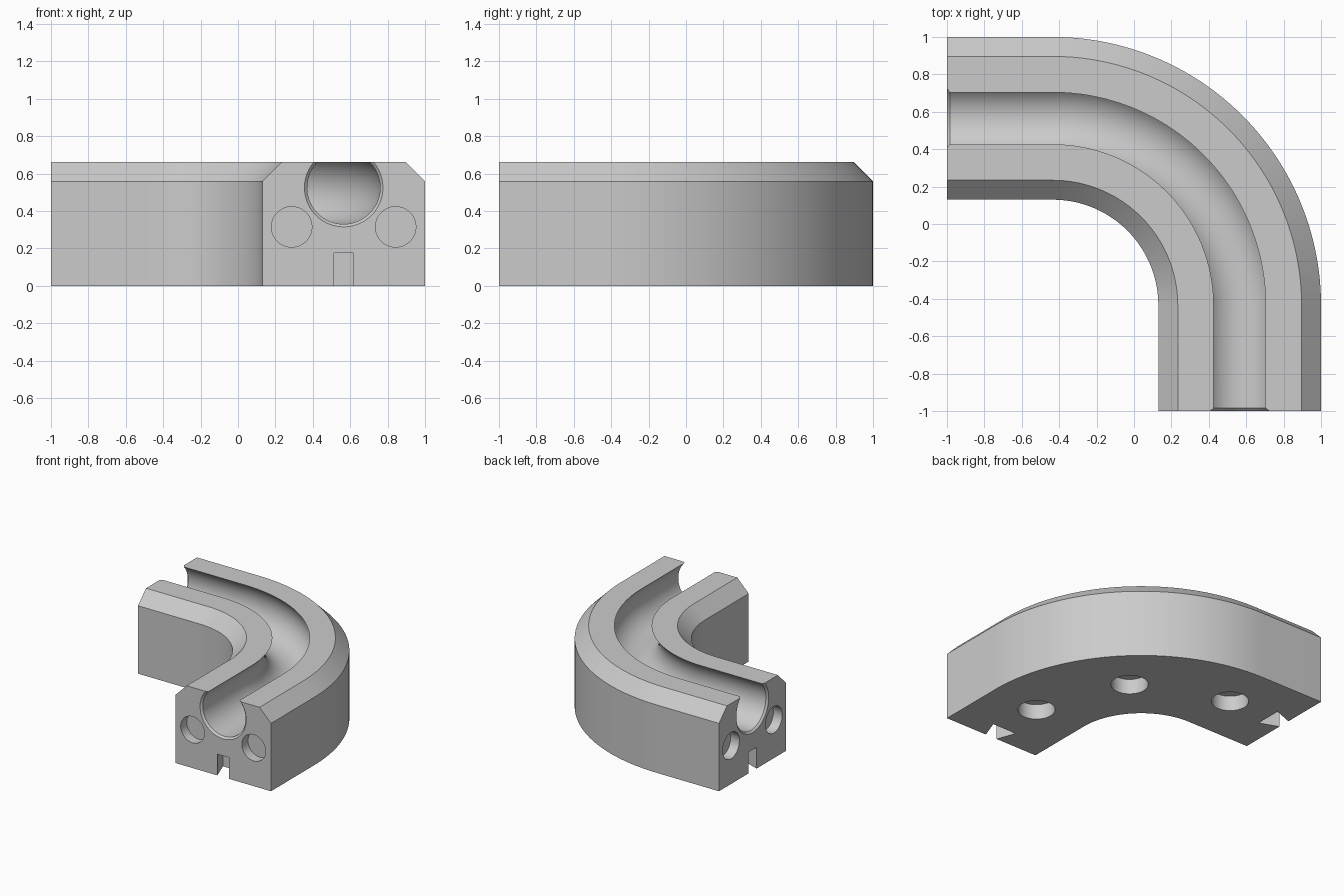
import bpy
import bmesh
import math
from mathutils import Matrix, Vector

cube = bpy.data.objects.get("Cube")
if cube:
    bpy.data.objects.remove(cube, do_unlink=True)

HALF = 0.435        # half width of the track
MID = 0.565         # centre line offset of each straight arm
HEIGHT = 0.662
CHAMFER = 0.104
GROOVE_Z = 0.525
GROOVE_R = 0.195
FLARE_R = 0.21
FLARE_DEPTH = 0.015
BEND = -0.435       # centre of the bend in x and y
ARC_STEPS = 64
GROOVE_STEPS = 40

grey = bpy.data.materials.new("light_grey")
grey.use_nodes = True
colour = (0.6, 0.6, 0.6, 1)
grey.diffuse_color = colour
grey.node_tree.nodes["Principled BSDF"].inputs["Base Color"].default_value = colour


def make_object(name, bm):
    bmesh.ops.recalc_face_normals(bm, faces=bm.faces[:])
    mesh = bpy.data.meshes.new(name)
    bm.to_mesh(mesh)
    bm.free()
    mesh.materials.append(grey)
    obj = bpy.data.objects.new(name, mesh)
    bpy.context.collection.objects.link(obj)
    return obj


def profile(radius):
    """Chamfered block section with an open round groove in its top."""
    start = math.asin((HEIGHT - GROOVE_Z) / radius)
    sweep = math.pi + 2 * start
    points = [(-HALF, 0), (HALF, 0), (HALF, HEIGHT - CHAMFER), (HALF - CHAMFER, HEIGHT)]
    for i in range(GROOVE_STEPS + 1):
        a = start - sweep * i / GROOVE_STEPS
        points.append((radius * math.cos(a), GROOVE_Z + radius * math.sin(a)))
    return points + [(CHAMFER - HALF, HEIGHT), (-HALF, HEIGHT - CHAMFER)]


# Stations along the track: x, y, heading of the outer side, groove radius
stations = [(MID, -1, 0, FLARE_R), (MID, FLARE_DEPTH - 1, 0, GROOVE_R)]
for i in range(ARC_STEPS + 1):
    a = math.pi / 2 * i / ARC_STEPS
    r = MID - BEND
    stations.append((BEND + r * math.cos(a), BEND + r * math.sin(a), a, GROOVE_R))
stations += [(FLARE_DEPTH - 1, MID, math.pi / 2, GROOVE_R), (-1, MID, math.pi / 2, FLARE_R)]

# Track body swept along the stations
bm = bmesh.new()
rings = []
for x, y, a, radius in stations:
    rings.append([bm.verts.new((x + u * math.cos(a), y + u * math.sin(a), z))
                  for u, z in profile(radius)])
for one, two in zip(rings, rings[1:]):
    for i in range(len(one)):
        j = (i + 1) % len(one)
        bm.faces.new((one[i], one[j], two[j], two[i]))
bm.faces.new(rings[0])
bm.faces.new(rings[-1])
track = make_object("curved_track", bm)

# Cutters for the sockets and slots
bm = bmesh.new()


def cylinder(centre, radius, depth, rotation=Matrix()):
    bmesh.ops.create_cone(bm, cap_ends=True, segments=48, radius1=radius, radius2=radius,
                          depth=depth, matrix=Matrix.Translation(centre) @ rotation)


def dovetail(swap):
    """Slot in the foot of an end, widening inwards."""
    outline = [(-0.034, -1.05), (0.034, -1.05), (0.11, -0.845), (-0.11, -0.845)]
    outline = [(MID + u, v) for u, v in outline]
    if swap:
        outline = [(v, u) for u, v in outline]
    low = [bm.verts.new((x, y, -0.1)) for x, y in outline]
    high = [bm.verts.new((x, y, 0.175)) for x, y in outline]
    bm.faces.new(low)
    bm.faces.new(high)
    for i in range(4):
        j = (i + 1) % 4
        bm.faces.new((low[i], low[j], high[j], high[i]))


for swap in (False, True):
    turn = Matrix.Rotation(math.pi / 2, 4, "Y" if swap else "X")
    dovetail(swap)
    # Round sockets on both sides of the groove
    for side in (-1, 1):
        p = (MID + side * 0.278, -1, 0.315)
        cylinder(Vector((p[1], p[0], p[2]) if swap else p), 0.108, 0.16, turn)

# Round sockets in the underside
for x, y in ((MID, -0.47), (0.272, 0.272), (-0.47, MID)):
    cylinder(Vector((x, y, 0)), 0.14, 0.25)
cutter = make_object("socket_cutter", bm)
cutter.hide_render = True

cut = track.modifiers.new("sockets", "BOOLEAN")
cut.operation = "DIFFERENCE"
cut.solver = "EXACT"
cut.object = cutter

bpy.ops.object.select_all(action="DESELECT")
track.select_set(True)
bpy.context.view_layer.objects.active = track
bpy.ops.object.modifier_apply(modifier=cut.name)
bpy.data.objects.remove(cutter, do_unlink=True)
bpy.ops.object.shade_smooth_by_angle(angle=math.radians(30))
